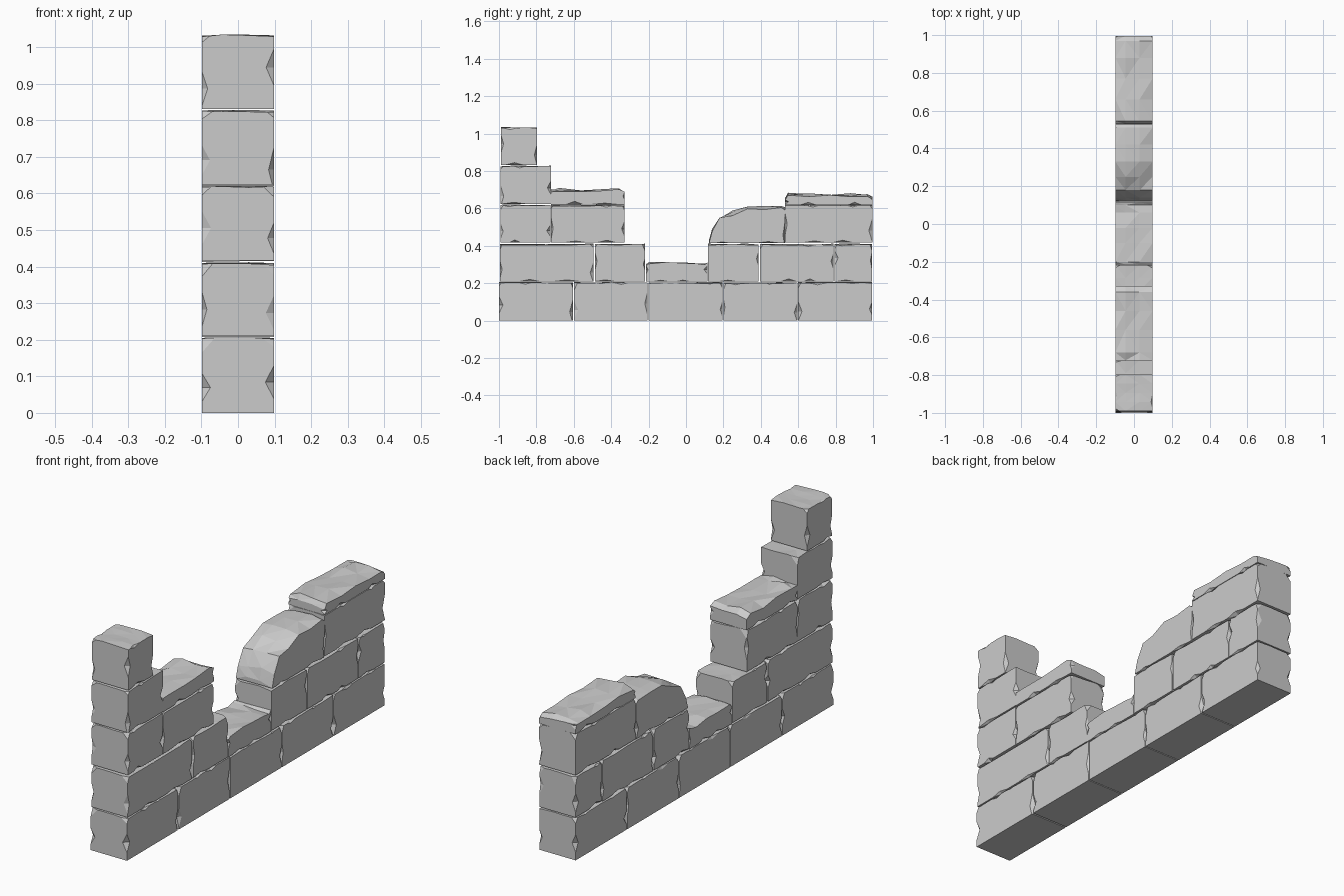
import bpy, bmesh, random
from mathutils import Vector

if "Cube" in bpy.data.objects:
    bpy.data.objects.remove(bpy.data.objects["Cube"])

random.seed(7)
R = random.uniform
W = 0.0985                      # half thickness of the wall
COLS = (-1, -0.45, 0.3, 1)      # vertex columns across the top of a stone


def add_chip(bm, centre, radii):
    """Octahedron that bites a faceted chip out of an edge or corner."""
    c = Vector(centre)
    tips = []
    for i in range(3):
        axis = Vector((0, 0, 0))
        axis[i] = radii[i]
        tips.append([bm.verts.new(c - axis), bm.verts.new(c + axis)])
    for a in tips[0]:
        for b in tips[1]:
            for d in tips[2]:
                bm.faces.new((a, b, d))


def mesh_object(name, bm):
    bmesh.ops.recalc_face_normals(bm, faces=bm.faces)
    me = bpy.data.meshes.new(name)
    bm.to_mesh(me)
    bm.free()
    ob = bpy.data.objects.new(name, me)
    bpy.context.collection.objects.link(ob)
    return ob


def chip_edges(ob, y0, y1, z0, z1, top_chips):
    bm = bmesh.new()
    ln = y1 - y0
    zm, hz = (z0 + z1) / 2, (z1 - z0) / 2
    for sx in (-W, W):
        # vertical corner edges
        for y in (y0, y1):
            if random.random() < 0.85:
                add_chip(bm, (sx, y, zm + R(-0.6, 0.3) * hz),
                         (R(.012, .026), R(.008, .022), R(.3, .6) * hz))
        # long edges
        for z in ((z0, z1) if top_chips else (z0,)):
            if z == 0:
                continue
            for k in range(2 if ln > 0.3 else 1):
                t = R(.15, .4) + 0.45 * k
                add_chip(bm, (sx, y0 + ln * t, z),
                         (R(.008, .022), R(.03, .07), R(.006, .016)))
        # top corners
        if top_chips:
            for y in (y0, y1):
                if sx < 0 or random.random() < 0.5:
                    add_chip(bm, (sx, y, z1),
                             (R(.025, .04), R(.012, .022), R(.02, .045)))
    cutter = mesh_object("chip_cutter", bm)
    cutter.hide_render = True
    mod = ob.modifiers.new("chips", 'BOOLEAN')
    mod.operation, mod.object, mod.solver = 'DIFFERENCE', cutter, 'EXACT'
    mod.use_self = True
    deps = bpy.context.evaluated_depsgraph_get()
    result = bpy.data.meshes.new_from_object(ob.evaluated_get(deps))
    ob.modifiers.clear()
    if len(result.polygons) > 5:
        ob.data = result
    bpy.data.objects.remove(cutter)


def stone(name, z0, top, rough=0.006, droop=0.004, top_chips=True):
    """Stone with a side profile given by its top line [(y, z), ...]."""
    bm = bmesh.new()
    y0, y1 = top[0][0], top[-1][0]
    rows = []
    for c in COLS:
        d = droop if abs(c) == 1 else 0
        rows.append([bm.verts.new((c * W, y, z - d * R(.3, 1) - R(0, rough)))
                     for y, z in top])
    b = [bm.verts.new((x, y, z0)) for x, y in
         ((-W, y0), (W, y0), (W, y1), (-W, y1))]
    faces = []
    for r0, r1 in zip(rows, rows[1:]):
        for i in range(len(top) - 1):
            faces.append(bm.faces.new((r0[i], r1[i], r1[i + 1], r0[i + 1])))
    bm.faces.new(b)
    bm.faces.new([b[0], b[3]] + rows[0][::-1])
    bm.faces.new([b[1], b[2]] + rows[-1][::-1])
    bm.faces.new([b[0], b[1]] + [r[0] for r in rows][::-1])
    bm.faces.new([b[3], b[2]] + [r[-1] for r in rows][::-1])
    bmesh.ops.triangulate(bm, faces=faces)
    ob = mesh_object(name, bm)
    chip_edges(ob, y0, y1, z0, max(z for _, z in top), top_chips)


def brick(name, y0, y1, z0, z1):
    n = 4
    stone(name, z0, [(y0 + (y1 - y0) * i / n, z1) for i in range(n + 1)])


# full courses: (bottom, top, [(start, end), ...])
courses = [
    (0.0, 0.207, [(-1, -.605), (-.598, -.205), (-.2, .195), (.2, .595), (.6, .995)]),
    (0.21, 0.412, [(-.995, -.495), (-.487, -.218), (.118, .388),
                   (.396, .788), (.793, .995)]),
    (0.417, 0.621, [(-.993, -.724), (-.722, -.33), (.53, .996)]),
    (0.624, 0.829, [(-.993, -.722)]),
    (0.831, 1.036, [(-.99, -.797)]),
]
for row, (z0, z1, spans) in enumerate(courses, 1):
    for col, (a, b) in enumerate(spans, 1):
        brick(f"stone_row{row}_{col}", a, b, z0, z1)

# broken stones with worn tops
stone("broken_gap_stone", 0.208,
      [(-.215, .308), (-.2, .32), (-.1, .318), (-.02, .317), (.06, .313),
       (.1, .313), (.115, .32)], .014, .008, False)
stone("broken_left_cap", 0.622,
      [(-.722, .705), (-.68, .71), (-.56, .711), (-.46, .706), (-.36, .71),
       (-.328, .698)], .016, .012, False)
stone("broken_round_stone", 0.415,
      [(.124, .44), (.14, .495), (.18, .56), (.25, .595), (.33, .62),
       (.42, .625), (.51, .623), (.528, .61)], .018, .02, False)
stone("broken_right_cap", 0.619,
      [(.53, .665), (.545, .685), (.66, .686), (.77, .684), (.88, .682),
       (.97, .68), (.996, .672)], .014, .012, False)
